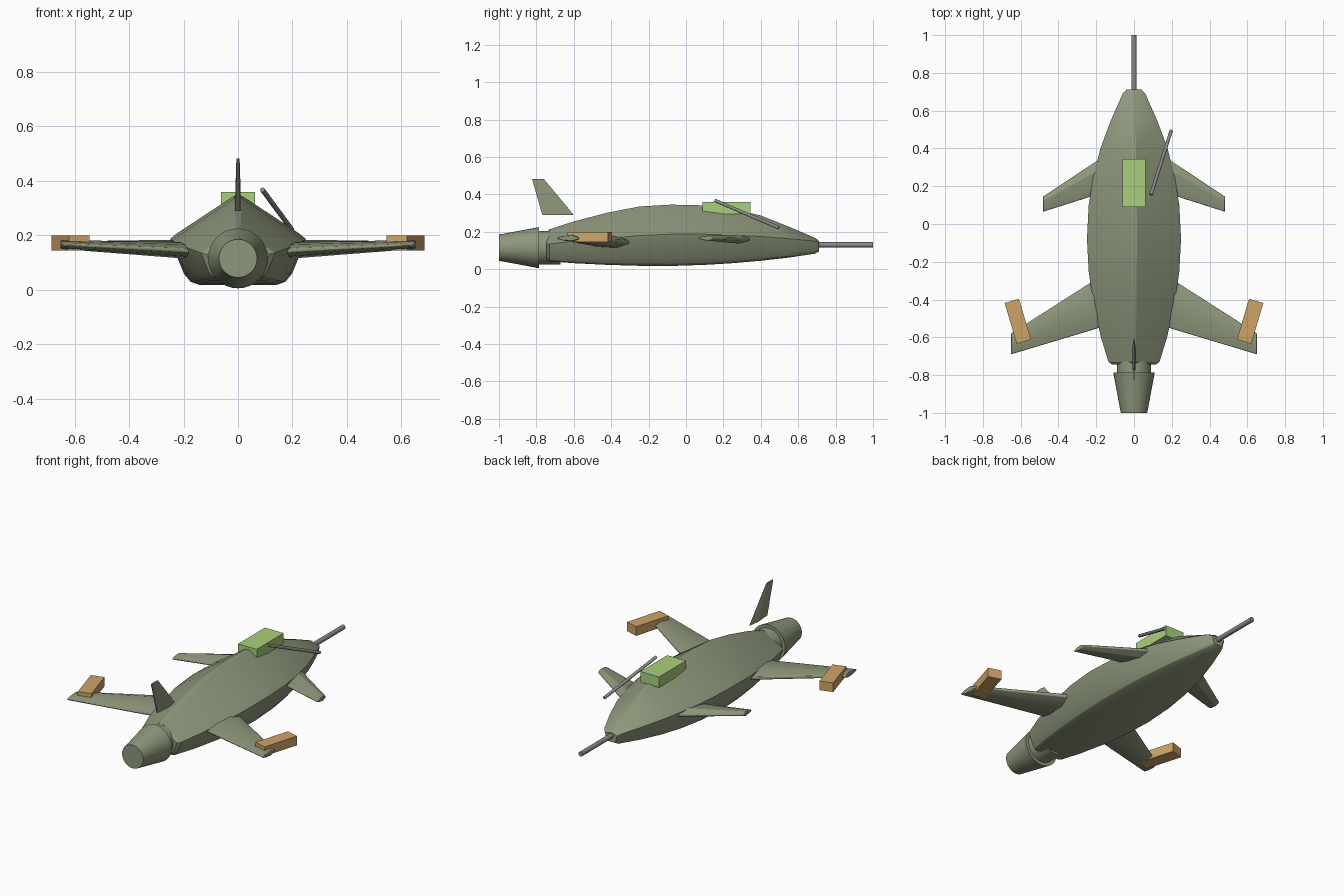
import bpy, bmesh, math
from mathutils import Vector, Matrix

old = bpy.data.objects.get("Cube")
if old:
    bpy.data.objects.remove(old, do_unlink=True)


def make_material(name, colour):
    mat = bpy.data.materials.new(name)
    mat.use_nodes = True
    mat.diffuse_color = (*colour, 1)
    mat.node_tree.nodes["Principled BSDF"].inputs["Base Color"].default_value = (*colour, 1)
    return mat


olive = make_material("olive_green", (0.27, 0.31, 0.20))
lime = make_material("light_green", (0.40, 0.63, 0.20))
tan = make_material("tan", (0.62, 0.37, 0.14))
steel = make_material("steel_grey", (0.25, 0.25, 0.25))


def finish(name, bm, mat, angle=25, bevel=0):
    """Turn a bmesh into a named object, shaded smooth below the angle."""
    bmesh.ops.recalc_face_normals(bm, faces=bm.faces)
    mesh = bpy.data.meshes.new(name)
    bm.to_mesh(mesh)
    bm.free()
    mesh.materials.append(mat)
    obj = bpy.data.objects.new(name, mesh)
    bpy.context.collection.objects.link(obj)
    if bevel:
        mod = obj.modifiers.new("rounded_edges", "BEVEL")
        mod.width = bevel
        mod.segments = 2
        mod.limit_method = "ANGLE"
        mod.angle_limit = math.radians(35)
    bpy.ops.object.select_all(action="DESELECT")
    obj.select_set(True)
    bpy.context.view_layer.objects.active = obj
    bpy.ops.object.shade_smooth_by_angle(angle=math.radians(angle))
    return obj


def loft(name, rings, mat, angle=25, bevel=0):
    """Skin a list of closed rings and cap both ends."""
    bm = bmesh.new()
    rows = [[bm.verts.new(p) for p in ring] for ring in rings]
    for a, b in zip(rows, rows[1:]):
        for i in range(len(a)):
            j = (i + 1) % len(a)
            bm.faces.new((a[i], a[j], b[j], b[i]))
    bm.faces.new(rows[0])
    bm.faces.new(rows[-1])
    return finish(name, bm, mat, angle, bevel)


def rod(name, start, end, r1, r2, mat, sides=24):
    """Straight round bar or cone between two points."""
    start, end = Vector(start), Vector(end)
    axis = end - start
    bm = bmesh.new()
    turn = axis.to_track_quat("Z", "Y").to_matrix().to_4x4()
    bmesh.ops.create_cone(bm, cap_ends=True, segments=sides, radius1=r1, radius2=r2,
                          depth=axis.length,
                          matrix=Matrix.Translation((start + end) / 2) @ turn)
    return finish(name, bm, mat, 35)


def box(name, centre, size, mat, turn=0):
    bm = bmesh.new()
    place = Matrix.Translation(centre) @ Matrix.Rotation(turn, 4, "Z")
    bmesh.ops.create_cube(bm, size=1, matrix=place @ Matrix.Diagonal((*size, 1)))
    return finish(name, bm, mat)


# Hull: stations of (y, half width, top, chine height, bottom)
stations = [
    (-0.745, 0.115, 0.195, 0.13, 0.055), (-0.73, 0.135, 0.213, 0.135, 0.042),
    (-0.6, 0.175, 0.255, 0.15, 0.032), (-0.42, 0.216, 0.302, 0.165, 0.023),
    (-0.25, 0.24, 0.335, 0.18, 0.018), (-0.08, 0.249, 0.345, 0.187, 0.017),
    (0.1, 0.24, 0.341, 0.187, 0.023), (0.25, 0.216, 0.322, 0.182, 0.032),
    (0.4, 0.178, 0.287, 0.175, 0.045), (0.55, 0.122, 0.227, 0.163, 0.062),
    (0.69, 0.06, 0.167, 0.15, 0.083), (0.712, 0.04, 0.15, 0.14, 0.095),
]


def hull_ring(y, w, top, chine, low):
    rise, drop = top - chine, chine - low
    half = [(0.06, top), (0.9, chine + 0.13 * rise), (1.0, chine),
            (0.98, chine - 0.1 * drop), (0.8, low + 0.25 * drop),
            (0.7, low + 0.07 * drop), (0.56, low)]
    right = [(w * x, y, z) for x, z in half]
    return right + [(-x, y, z) for x, y, z in reversed(right)]


loft("hull", [hull_ring(*s) for s in stations], olive, angle=28)

# Rear thruster and nose barrel
rod("thruster_neck", (0, -0.8, 0.115), (0, -0.67, 0.115), 0.09, 0.09, olive, 32)
rod("thruster_nozzle", (0, -1, 0.115), (0, -0.785, 0.115), 0.07, 0.11, olive, 32)
rod("nose_barrel", (0, 0.68, 0.13), (0, 1, 0.13), 0.014, 0.014, steel)

# Equipment box and slanted side bar
box("roof_box", (0, 0.217, 0.328), (0.124, 0.255, 0.064), lime)
rod("slanted_bar", (0.09, 0.155, 0.367), (0.197, 0.495, 0.222), 0.009, 0.009, steel, 16)


def wing_ring(x, front, back, z, thick):
    """Faceted blade section with a ridge near the leading edge."""
    chord = front - back
    section = [(0, 0.15), (0.3, 0.5), (0.75, 0.35), (1, 0.12),
               (1, -0.12), (0.75, -0.35), (0.3, -0.5), (0, -0.15)]
    return [(x, front - chord * u, z + thick * v) for u, v in section]


# Wings, small forward wings and tip boxes on both sides
for side, word in ((1, "left"), (-1, "right")):
    loft(word + "_rear_wing", [wing_ring(side * 0.18, -0.28, -0.548, 0.143, 0.062),
                               wing_ring(side * 0.218, -0.303, -0.56, 0.146, 0.06),
                               wing_ring(side * 0.652, -0.58, -0.69, 0.166, 0.032)],
         olive, bevel=0.004)
    loft(word + "_front_wing", [wing_ring(side * 0.15, 0.365, 0.17, 0.16, 0.05),
                                wing_ring(side * 0.482, 0.145, 0.065, 0.166, 0.028)],
         olive, bevel=0.004)
    box(word + "_tip_box", (side * 0.615, -0.515, 0.172), (0.079, 0.225, 0.055), tan,
        turn=-side * math.radians(16.5))


# Tail fin
def fin_ring(z, front, back, thick):
    mid = front + 0.4 * (back - front)
    return [(0, front, z), (thick, mid, z), (0.003, back, z),
            (-0.003, back, z), (-thick, mid, z)]


loft("tail_fin", [fin_ring(0.29, -0.6, -0.768, 0.012),
                  fin_ring(0.482, -0.76, -0.823, 0.006)], olive)
